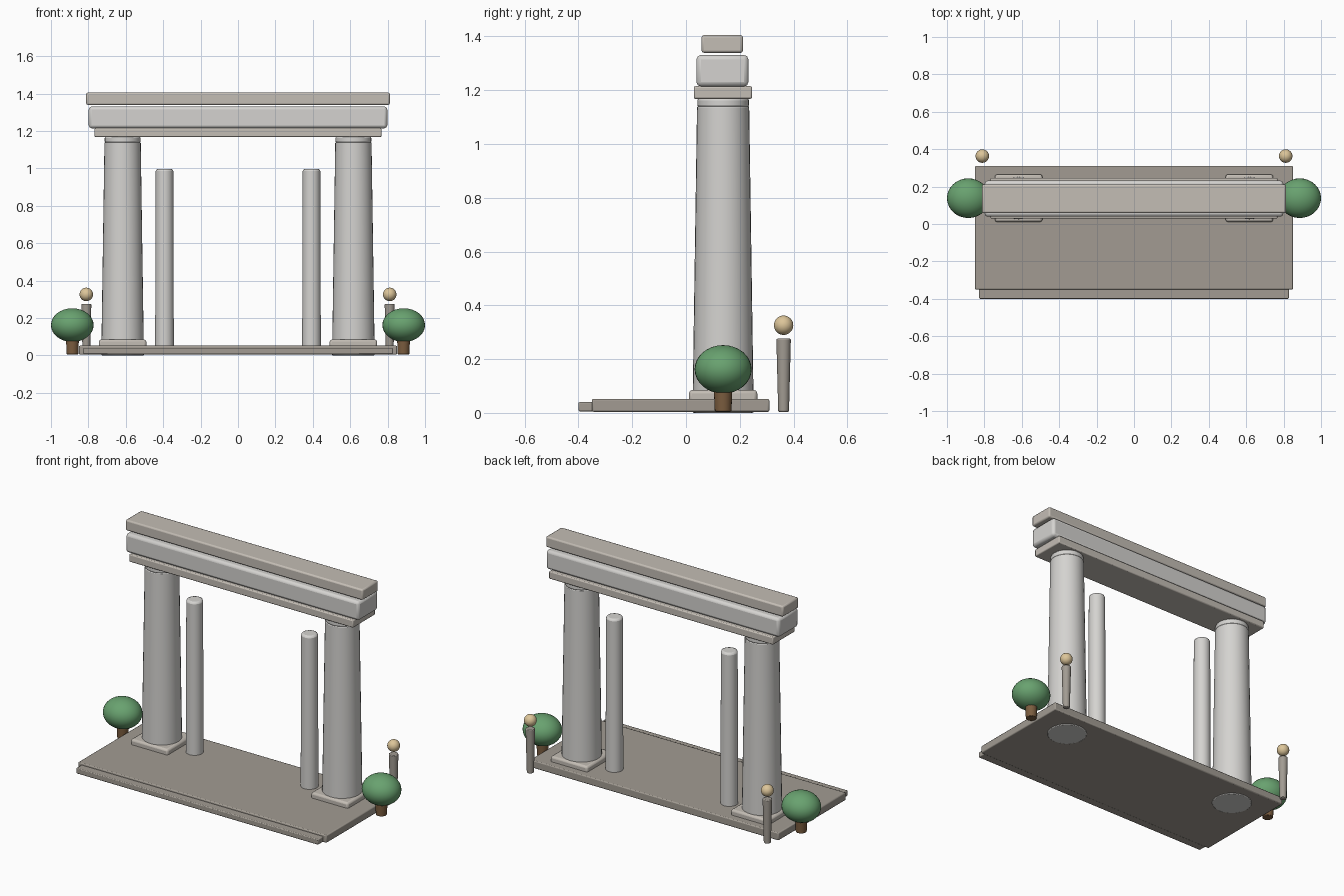
import bpy
import math

if "Cube" in bpy.data.objects:
    bpy.data.objects.remove(bpy.data.objects["Cube"])


def material(name, rgb):
    m = bpy.data.materials.new(name)
    m.diffuse_color = (*rgb, 1)
    m.use_nodes = True
    m.node_tree.nodes["Principled BSDF"].inputs["Base Color"].default_value = m.diffuse_color
    return m


PALE = material("pale_stone", (0.66, 0.65, 0.63))
WARM = material("warm_stone", (0.55, 0.51, 0.46))
DARK = material("dark_stone", (0.36, 0.33, 0.29))
LEAF = material("leaf", (0.14, 0.36, 0.16))
BARK = material("bark", (0.20, 0.11, 0.05))
GLOW = material("lamp_glow", (0.72, 0.56, 0.32))


def finish(o, name, mat, bevel=0, segments=2):
    o.name = name
    o.data.materials.append(mat)
    bpy.ops.object.transform_apply(location=False, rotation=False, scale=True)
    if bevel:
        b = o.modifiers.new("bevel", 'BEVEL')
        b.width = bevel
        b.segments = segments
        b.limit_method = 'ANGLE'
        b.angle_limit = math.radians(40)
    bpy.ops.object.shade_smooth_by_angle(angle=math.radians(35))
    return o


def box(name, x, y, z, mat, bevel=0.008):
    """Box from (min, max) pairs."""
    bpy.ops.mesh.primitive_cube_add(size=1, location=[sum(r) / 2 for r in (x, y, z)])
    o = bpy.context.object
    o.scale = [r[1] - r[0] for r in (x, y, z)]
    return finish(o, name, mat, bevel)


def post(name, x, y, z, r1, r2, mat, bevel=0, sides=32):
    """Tapered round post between two heights."""
    bpy.ops.mesh.primitive_cone_add(vertices=sides, radius1=r1, radius2=r2,
                                    depth=z[1] - z[0], location=(x, y, sum(z) / 2))
    return finish(bpy.context.object, name, mat, bevel)


def ball(name, loc, radii, mat):
    bpy.ops.mesh.primitive_uv_sphere_add(segments=32, ring_count=16, radius=1, location=loc)
    o = bpy.context.object
    o.scale = radii
    return finish(o, name, mat)


# base slab and front step
box("platform", (-0.85, 0.85), (-0.35, 0.31), (0.004, 0.052), DARK, 0.006)
box("front_step", (-0.828, 0.828), (-0.40, -0.33), (0.006, 0.04), DARK, 0.005)

# stacked beams across the top
box("architrave", (-0.767, 0.767), (0.029, 0.246), (1.168, 1.215), WARM, 0.006)
box("frieze", (-0.798, 0.798), (0.039, 0.232), (1.214, 1.331), PALE, 0.016)
box("cornice", (-0.812, 0.812), (0.058, 0.212), (1.339, 1.405), WARM, 0.009)

Y = 0.138
for side, s in (("left", -1), ("right", 1)):
    # main column with plinth and neck ring
    cx = 0.617 * s
    box(side + "_plinth", (cx - 0.127, cx + 0.127), (Y - 0.127, Y + 0.127),
        (0.03, 0.085), WARM, 0.012)
    post(side + "_column", cx, Y, (0.0, 1.14), 0.114, 0.097, PALE, 0.005)
    post(side + "_neck_ring", cx, Y, (1.135, 1.172), 0.096, 0.096, PALE, 0.01)

    # slim inner column
    post(side + "_inner_column", 0.393 * s, Y, (0.03, 0.997), 0.05, 0.047, PALE, 0.012)

    # lamp post behind the platform corner
    post(side + "_lamp_post", 0.811 * s, 0.363, (0.004, 0.276), 0.02, 0.027, DARK, 0.004, 20)
    ball(side + "_lamp", (0.811 * s, 0.363, 0.326), (0.036, 0.036, 0.036), GLOW)

    # round shrub on a short trunk
    post(side + "_trunk", 0.885 * s, Y, (0.006, 0.1), 0.031, 0.035, BARK, 0.003, 20)
    ball(side + "_shrub", (0.886 * s, Y, 0.162), (0.114, 0.106, 0.09), LEAF)
